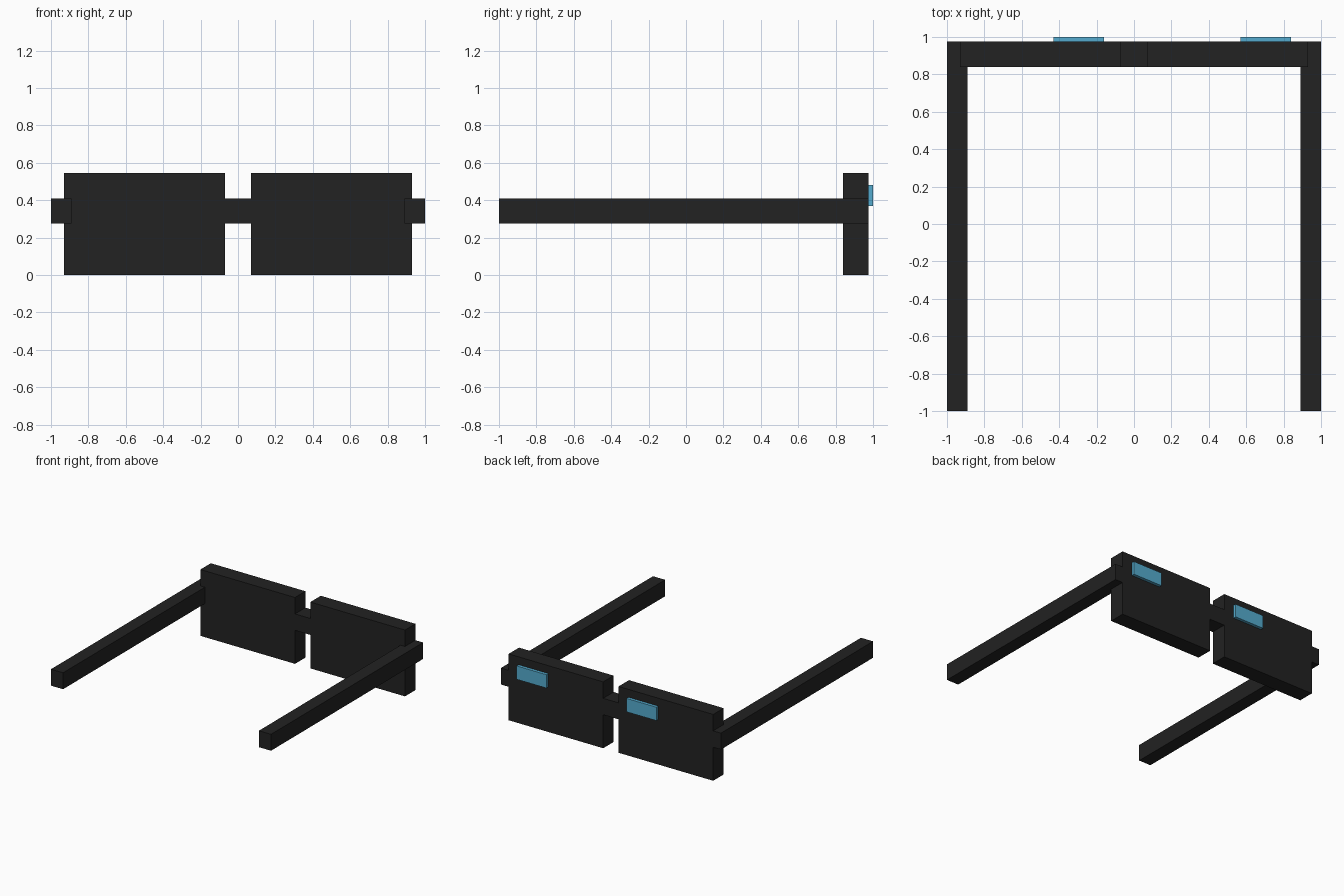
import bpy
import bmesh
from mathutils import Vector

default_cube = bpy.data.objects.get("Cube")
if default_cube:
    bpy.data.objects.remove(default_cube, do_unlink=True)


def make_material(name, colour):
    mat = bpy.data.materials.new(name)
    mat.use_nodes = True
    mat.diffuse_color = colour
    mat.node_tree.nodes["Principled BSDF"].inputs["Base Color"].default_value = colour
    return mat


def make_box(name, low, high, mat):
    """Box spanning two opposite corners."""
    low, high = Vector(low), Vector(high)
    mesh = bpy.data.meshes.new(name)
    bm = bmesh.new()
    bmesh.ops.create_cube(bm, size=1)
    bmesh.ops.scale(bm, vec=high - low, verts=bm.verts)
    bm.to_mesh(mesh)
    bm.free()
    mesh.materials.append(mat)
    obj = bpy.data.objects.new(name, mesh)
    obj.location = (low + high) / 2
    bpy.context.collection.objects.link(obj)
    return obj


black = make_material("matte black", (0.016, 0.016, 0.016, 1))
blue = make_material("glint blue", (0.09, 0.41, 0.62, 1))

LENS_FRONT, LENS_BACK = 0.84, 0.975
BAR_LOW, BAR_HIGH = 0.275, 0.41

# Lenses and temple arms, one pair per side
for side, sign in (("left", 1), ("right", -1)):
    lens_x = sorted((sign * 0.07, sign * 0.93))
    arm_x = sorted((sign * 0.89, sign * 1.0))
    make_box(side + "_lens", (lens_x[0], LENS_FRONT, 0),
             (lens_x[1], LENS_BACK, 0.545), black)
    make_box(side + "_arm", (arm_x[0], -1, BAR_LOW),
             (arm_x[1], LENS_BACK, BAR_HIGH), black)

    # Raised glint, at the same offset on both lenses
    glint_x = lens_x[0] + 0.5
    make_box(side + "_glint", (glint_x, LENS_BACK, 0.37),
             (glint_x + 0.27, 1, 0.48), blue)

# Bridge between the lenses
make_box("bridge", (-0.07, LENS_FRONT, BAR_LOW), (0.07, LENS_BACK, BAR_HIGH), black)
